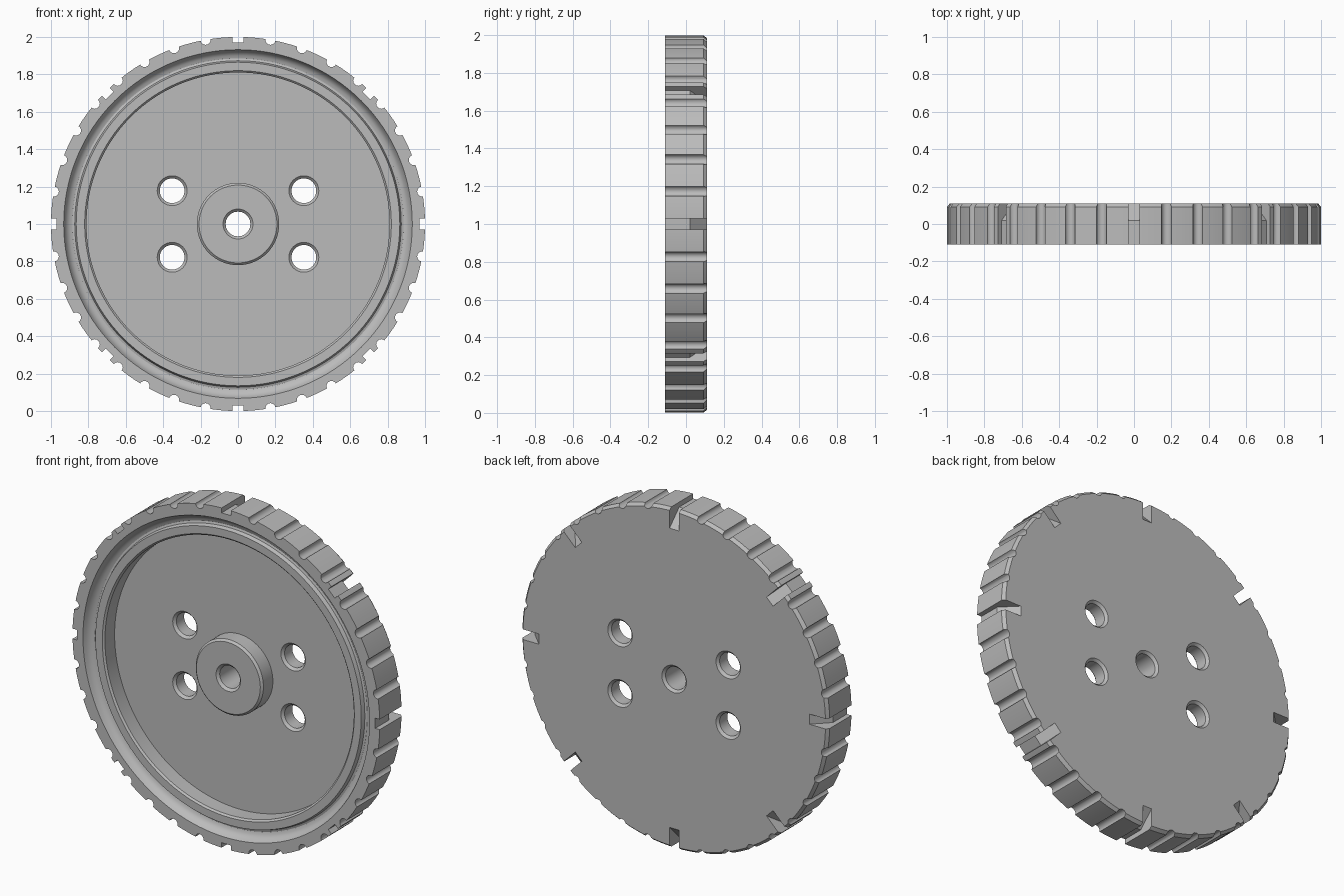
import bpy, bmesh
from math import radians, pi
from mathutils import Matrix, Vector

if "Cube" in bpy.data.objects:
    bpy.data.objects.remove(bpy.data.objects["Cube"], do_unlink=True)


def lathe(bm, profile, steps, x=0.0, z=0.0):
    """Revolve (radius, y) points about an axis along y at (x, z)."""
    verts = [bm.verts.new((x + r, y, z)) for r, y in profile]
    edges = [bm.edges.new(pair) for pair in zip(verts, verts[1:])]
    bmesh.ops.spin(bm, geom=verts + edges, cent=(x, 0, z), axis=(0, 1, 0),
                   angle=2 * pi, steps=steps, use_merge=True)


def prism(bm, outline, width, turn):
    """Extrude a (radius, y) outline to a width and turn it about the y axis."""
    face = bm.faces.new([bm.verts.new((r, y, -width / 2)) for r, y in outline])
    out = bmesh.ops.extrude_face_region(bm, geom=[face])
    top = [v for v in out["geom"] if isinstance(v, bmesh.types.BMVert)]
    bmesh.ops.translate(bm, verts=top, vec=(0, 0, width))
    bmesh.ops.rotate(bm, verts=top + list(face.verts), cent=(0, 0, 0),
                     matrix=Matrix.Rotation(turn, 3, 'Y'))


def make_object(name, bm):
    bmesh.ops.remove_doubles(bm, verts=bm.verts, dist=1e-5)
    bmesh.ops.recalc_face_normals(bm, faces=bm.faces)
    mesh = bpy.data.meshes.new(name)
    bm.to_mesh(mesh)
    bm.free()
    obj = bpy.data.objects.new(name, mesh)
    bpy.context.collection.objects.link(obj)
    obj.location.z = 1
    return obj


FRONT, BACK, FLOOR, RIM = -0.11, 0.11, 0.01, -0.09

# Wheel body: hub, recessed disc, raised rim, ring groove and tread
bm = bmesh.new()
lathe(bm, [(0, RIM), (0.208, RIM), (0.22, RIM + 0.012), (0.22, FLOOR),
           (0.81, FLOOR), (0.81, RIM + 0.01), (0.82, RIM), (0.865, RIM),
           (0.873, -0.068), (0.885, -0.064), (0.9, -0.068), (0.914, -0.078),
           (0.924, -0.092), (0.932, FRONT), (1, FRONT),
           (1, 0.092), (0.985, BACK), (0, BACK)], 128)
wheel = make_object("wheel", bm)

# Cutter for the tread grooves, rim notches and holes
bm = bmesh.new()
for deg in range(0, 360, 10):
    if deg % 90:
        spot = Matrix.Rotation(radians(deg), 3, 'Y') @ Vector((1, 0, 0))
        lathe(bm, [(0, -0.2), (0.027, -0.2), (0.027, 0.2), (0, 0.2)], 16, spot.x, spot.z)
for deg in range(0, 360, 45):
    prism(bm, [(0.97, -0.2), (0.97, 0.02), (0.88, BACK), (0.87, 0.12),
               (1.1, 0.12), (1.1, -0.2)], 0.06, radians(deg))


def countersunk_hole(x, z, front):
    lathe(bm, [(0, front - 0.02), (0.08, front - 0.02), (0.08, front), (0.066, front + 0.014),
               (0.066, BACK - 0.014), (0.08, BACK), (0.08, 0.13), (0, 0.13)], 40, x, z)


countersunk_hole(0, 0, RIM)
for x in (-0.352, 0.352):
    for z in (-0.178, 0.178):
        countersunk_hole(x, z, FLOOR)
cutter = make_object("cutter", bm)
cutter.hide_render = True

# Cut the wheel and discard the helper
cut = wheel.modifiers.new("cut", 'BOOLEAN')
cut.operation, cut.solver, cut.object = 'DIFFERENCE', 'EXACT', cutter
bpy.context.view_layer.objects.active = wheel
wheel.select_set(True)
bpy.ops.object.modifier_apply(modifier=cut.name)
bpy.data.objects.remove(cutter, do_unlink=True)

# Plain grey all over
grey = bpy.data.materials.new("light grey")
grey.use_nodes = True
colour = (0.5, 0.5, 0.5, 1)
grey.diffuse_color = colour
grey.node_tree.nodes["Principled BSDF"].inputs["Base Color"].default_value = colour
wheel.data.materials.clear()
wheel.data.materials.append(grey)
bpy.ops.object.shade_smooth_by_angle(angle=radians(25))
